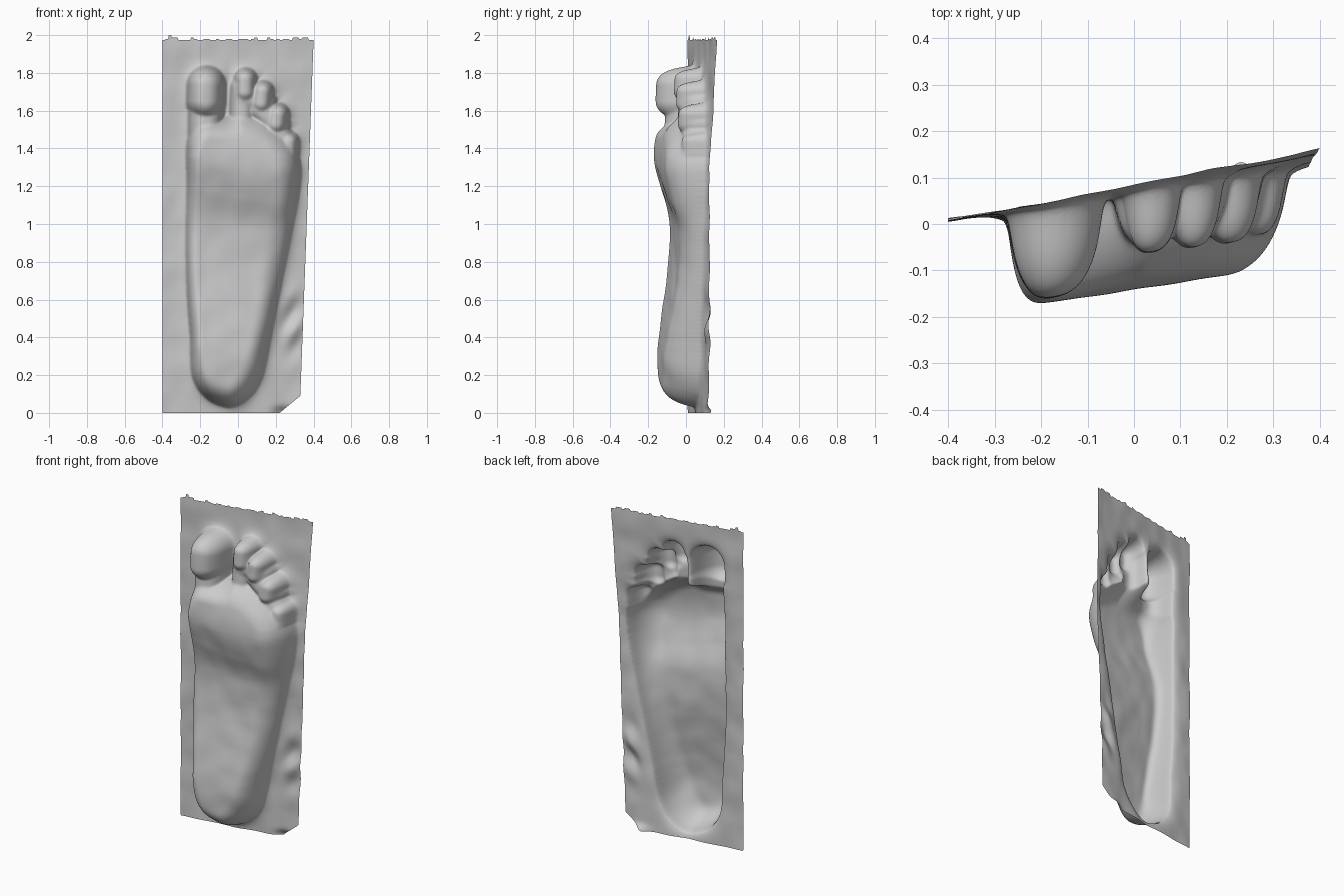
import bpy
import bmesh
import math
import random
from mathutils import Vector, kdtree, noise

if "Cube" in bpy.data.objects:
    bpy.data.objects.remove(bpy.data.objects["Cube"])

random.seed(4)
NX, NZ = 190, 430


def catmull(p0, p1, p2, p3, t):
    return 0.5 * (2 * p1 + (p2 - p0) * t + (2 * p0 - 5 * p1 + 4 * p2 - p3) * t * t
                  + (3 * p1 - p0 - 3 * p2 + p3) * t ** 3)


def clamp(v):
    return max(0.0, min(1.0, v))


# Sole outline, counter-clockwise from the heel
sole = [Vector(p) for p in [
    (-0.05, 0.035), (0.05, 0.075), (0.125, 0.19), (0.17, 0.4), (0.21, 0.6), (0.25, 0.8),
    (0.29, 1.0), (0.325, 1.2), (0.325, 1.34), (0.27, 1.46), (0.15, 1.56), (0.02, 1.6),
    (-0.07, 1.565), (-0.2, 1.55), (-0.265, 1.45), (-0.268, 1.2), (-0.272, 1.0),
    (-0.272, 0.8), (-0.265, 0.6), (-0.25, 0.4), (-0.24, 0.2), (-0.17, 0.085)]]
n = len(sole)
outline = [catmull(sole[i - 1], sole[i], sole[(i + 1) % n], sole[(i + 2) % n], k / 70)
           for i in range(n) for k in range(70)]
tree = kdtree.KDTree(len(outline))
for i, p in enumerate(outline):
    tree.insert((p.x, p.y, 0), i)
tree.balance()


def sole_distance(x, z):
    # positive inside the sole
    co, i, dist = tree.find((x, z, 0))
    e = outline[(i + 1) % len(outline)] - outline[i - 1]
    return dist if e.x * (z - co.y) - e.y * (x - co.x) > 0 else -dist


# Toe pads, necks and webbing: lower end, upper end, radius, height
toes = [
    ((-0.17, 1.65), (-0.168, 1.735), 0.1, 0.207),
    ((-0.17, 1.46), (-0.168, 1.66), 0.092, 0.15),
    ((0.04, 1.7), (0.04, 1.765), 0.06, 0.143),
    ((0.02, 1.5), (0.03, 1.72), 0.068, 0.11),
    ((0.125, 1.64), (0.132, 1.70), 0.058, 0.145),
    ((0.205, 1.53), (0.212, 1.58), 0.06, 0.145),
    ((0.27, 1.37), (0.272, 1.435), 0.052, 0.13),
    ((0.04, 1.68), (0.13, 1.64), 0.075, 0.115),
    ((0.12, 1.61), (0.2, 1.53), 0.075, 0.12),
    ((0.19, 1.5), (0.26, 1.42), 0.065, 0.12),
]


def toe_distance(x, z, a, b, r):
    ax, az, bx, bz = x - a[0], z - a[1], b[0] - a[0], b[1] - a[1]
    t = clamp((ax * bx + az * bz) / (bx * bx + bz * bz))
    return r - math.hypot(ax - t * bx, az - t * bz)


def dome(d, width, power=3.0, root=0.62):
    # steep wall with a rounded shoulder
    return (1 - (1 - clamp(d / width)) ** power) ** root


# Height of heel, arch and ball above the sheet, every 0.15 units upward
profile = [0.185, 0.19, 0.195, 0.178, 0.152, 0.128, 0.116, 0.12, 0.172, 0.21, 0.2,
           0.155, 0.13, 0.13, 0.13]


def sole_height(z):
    f = max(0.0, min(z / 0.15, 12.99))
    i = int(f)
    return catmull(profile[max(i - 1, 0)], profile[i], profile[i + 1], profile[i + 2], f - i)


def surface_y(x, z):
    slope = 0.155 + 0.035 * clamp((z - 1.3) / 0.65)
    base = 0.008 + (x + 0.4) * slope
    base += 0.006 * noise.noise(Vector((x * 9, z * 7, 0)))
    # wrinkles beside the heel
    w = math.exp(-((x - 0.29) / 0.05) ** 2 - ((z - 0.47) / 0.16) ** 2)
    base += 0.018 * w * math.sin(z * 28 - x * 25)
    # curled lower corner
    base += 0.03 * math.exp(-((x - 0.24) / 0.05) ** 2 - (z / 0.03) ** 2)
    d = sole_distance(x, z)
    side = clamp((x + 0.15) / 0.35)
    width = 0.075 + 0.075 * side + 0.08 * max(0, 1 - z / 0.35)
    width += 0.08 * clamp((z - 1.35) / 0.2)
    bend = 0.25 * (x + 0.2) - 0.5 * max(0, x) ** 2
    hs = [sole_height(z + bend * clamp(z / 0.8)) * dome(d, width)]
    best = d
    if z > 1.25:
        for a, b, r, h in toes:
            dt = toe_distance(x, z, a, b, r)
            best = max(best, dt)
            hs.append(h * dome(dt, r, 2.6, 0.56))
    h = sum(v ** 14 for v in hs) ** (1 / 14)
    # soft fillet where the sheet meets the foot
    skirt = 0.022 * math.exp(min(0, best) / 0.025)
    return base - h - skirt * max(0, 1 - h / 0.2)


# Sheet draped over the foot, with a ragged top edge and a clipped corner
bm = bmesh.new()
rows = []
rag = [1.975 + random.choice((0, 0, 0.005, 0.012)) for _ in range(NX // 4 + 1)]
rag[2] = 2.0
for j in range(NZ + 1):
    row = []
    for i in range(NX + 1):
        z = 1.965 * j / NZ if j < NZ else rag[i // 4]
        right = 0.22 + 0.11 * z / 0.09 if z < 0.09 else 0.33 + 0.07 * (z - 0.09) / 1.88
        x = -0.4 + (min(right, 0.4) + 0.4) * i / NX
        row.append(bm.verts.new((x, surface_y(x, z), z)))
    rows.append(row)
for lo, hi in zip(rows, rows[1:]):
    for i in range(NX):
        bm.faces.new((lo[i], lo[i + 1], hi[i + 1], hi[i]))

# Light relaxing of the steep walls
inner = [v for row in rows[1:-2] for v in row[1:-1]]
for _ in range(5):
    bmesh.ops.smooth_vert(bm, verts=inner, factor=0.5, use_axis_x=True,
                          use_axis_y=True, use_axis_z=True)
for f in bm.faces:
    f.smooth = True

mesh = bpy.data.meshes.new("foot_impression_sheet")
bm.to_mesh(mesh)
bm.free()
obj = bpy.data.objects.new("foot_impression_sheet", mesh)
bpy.context.collection.objects.link(obj)
